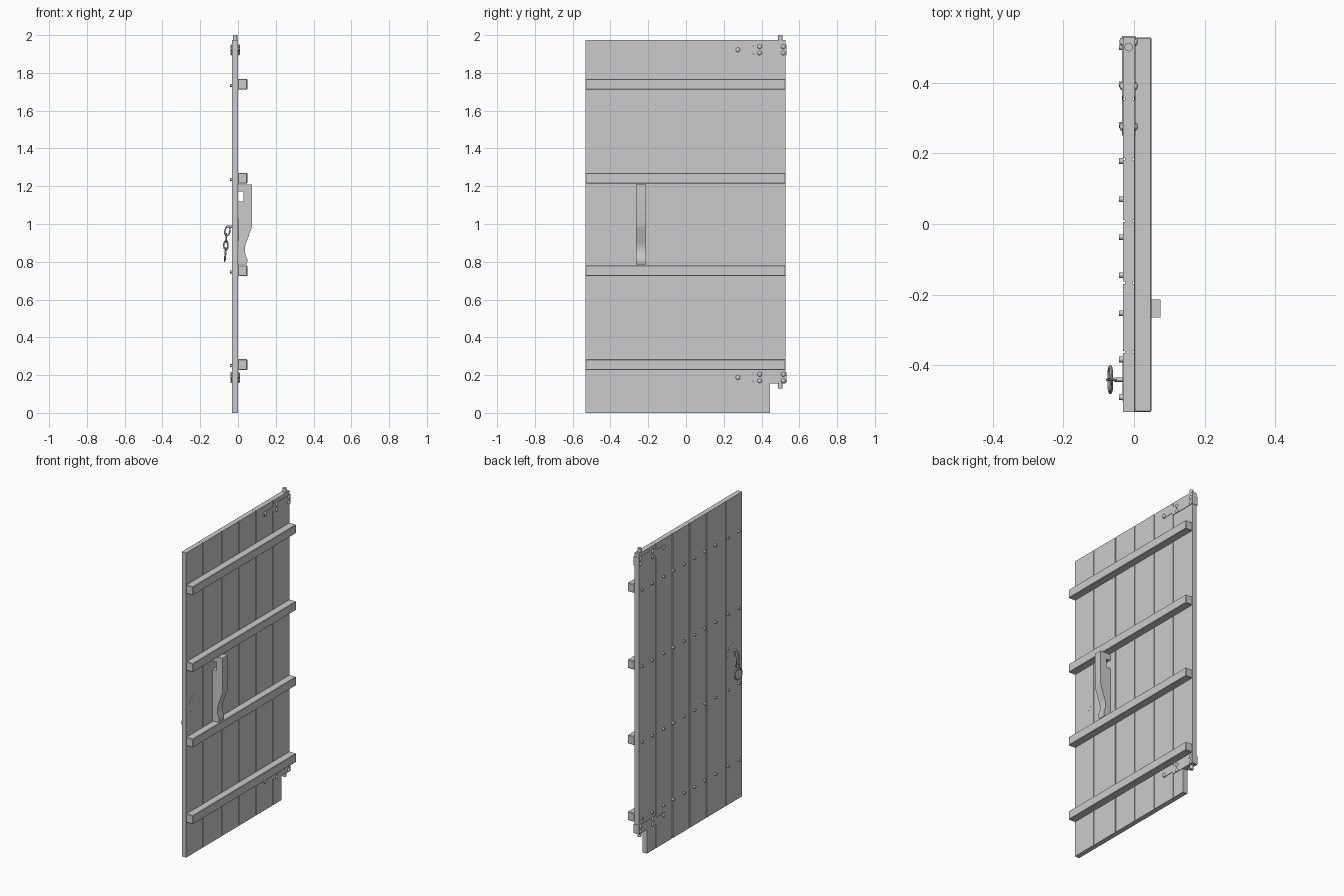
import bpy, bmesh, math
from mathutils import Vector, Matrix

cube = bpy.data.objects.get("Cube")
if cube:
    bpy.data.objects.remove(cube, do_unlink=True)

gray = bpy.data.materials.new("plain gray")
gray.use_nodes = True
COLOR = (0.6, 0.6, 0.6, 1)
gray.diffuse_color = COLOR
gray.node_tree.nodes["Principled BSDF"].inputs["Base Color"].default_value = COLOR


def finish(name, bm, smooth=False):
    bmesh.ops.recalc_face_normals(bm, faces=bm.faces)
    mesh = bpy.data.meshes.new(name)
    bm.to_mesh(mesh)
    bm.free()
    mesh.materials.append(gray)
    ob = bpy.data.objects.new(name, mesh)
    bpy.context.collection.objects.link(ob)
    if smooth:
        bpy.ops.object.select_all(action='DESELECT')
        ob.select_set(True)
        bpy.context.view_layer.objects.active = ob
        bpy.ops.object.shade_smooth_by_angle(angle=math.radians(40))
    return ob


def box(name, x, y, z, bevel=0):
    bm = bmesh.new()
    bmesh.ops.create_cube(bm, size=1)
    for v in bm.verts:
        for i, (lo, hi) in enumerate((x, y, z)):
            v.co[i] = lo if v.co[i] < 0 else hi
    if bevel:
        bmesh.ops.bevel(bm, geom=bm.edges[:], offset=bevel, segments=1, affect='EDGES')
    return finish(name, bm)


def prism(name, points, axis, lo, hi, smooth=False):
    """Extrude a flat outline along x (points are y, z) or y (points are x, z)."""
    bm = bmesh.new()
    place = (lambda a, b: (lo, a, b)) if axis == 'x' else (lambda a, b: (a, lo, b))
    face = bm.faces.new([bm.verts.new(place(a, b)) for a, b in points])
    out = bmesh.ops.extrude_face_region(bm, geom=[face])
    shift = Vector((hi - lo, 0, 0)) if axis == 'x' else Vector((0, hi - lo, 0))
    bmesh.ops.translate(bm, vec=shift, verts=[g for g in out['geom'] if isinstance(g, bmesh.types.BMVert)])
    return finish(name, bm, smooth)


def cylinder(name, center, radius, depth, axis='x', sides=16):
    bm = bmesh.new()
    turn = Matrix.Rotation(math.pi / 2, 4, 'Y') if axis == 'x' else Matrix()
    bmesh.ops.create_cone(bm, cap_ends=True, segments=sides, radius1=radius, radius2=radius,
                          depth=depth, matrix=Matrix.Translation(center) @ turn)
    return finish(name, bm, True)


def dome(name, center, radius, height):
    bm = bmesh.new()
    bmesh.ops.create_uvsphere(bm, u_segments=12, v_segments=8, radius=radius)
    bmesh.ops.scale(bm, vec=(height / radius, 1, 1), verts=bm.verts)
    bmesh.ops.translate(bm, vec=center, verts=bm.verts)
    return finish(name, bm, True)


def link(name, center, half_u, half_z, wire, across, tilt=0):
    """Closed wire loop: across is 'x' or 'y', the way its width points."""
    bm = bmesh.new()
    rings, sides = 24, 8
    verts = []
    for i in range(rings):
        a = math.tau * i / rings
        c, s = math.cos(a), math.sin(a)
        for j in range(sides):
            b = math.tau * j / sides
            r = wire * math.cos(b)
            u, w, z = (half_u + r) * c, wire * math.sin(b), (half_z + r) * s
            verts.append(bm.verts.new((u, w, z) if across == 'x' else (w, u, z)))
    for i in range(rings):
        for j in range(sides):
            k, m = (i + 1) % rings, (j + 1) % sides
            bm.faces.new([verts[p * sides + q] for p, q in ((i, j), (k, j), (k, m), (i, m))])
    bmesh.ops.transform(bm, verts=bm.verts,
                        matrix=Matrix.Translation(center) @ Matrix.Rotation(tilt, 4, 'Y'))
    return finish(name, bm, True)


BACK, FACE, TOP = -0.031, 0.001, 1.975

# Planks, the last one notched around the lower hinge pin
seams = [-0.532, -0.362, -0.166, 0.008, 0.183, 0.354]
gap = 0.003
for n, (a, b) in enumerate(zip(seams, seams[1:])):
    box(f"plank_{n + 1}", (BACK, FACE), (a + (gap if n else 0), b - gap), (0, TOP))
prism("plank_6", [(0.357, 0), (0.445, 0), (0.445, 0.155), (0.528, 0.155), (0.528, TOP), (0.357, TOP)],
      'x', BACK, FACE)
for n, y in enumerate(seams[1:]):
    box(f"seam_tongue_{n + 1}", (BACK + 0.005, FACE - 0.005), (y - 0.004, y + 0.004), (0, TOP))

# Battens with rows of studs opposite
stud_y = [0.5, 0.395, 0.28, 0.178, 0.07, -0.037, -0.145, -0.252, -0.383, -0.49]
for n, z in enumerate((0.256, 0.753, 1.242, 1.74)):
    box(f"batten_{n + 1}", (0, 0.049), (-0.532, 0.527), (z - 0.028, z + 0.028), 0.003)
    for k, y in enumerate(stud_y):
        cylinder(f"stud_{n + 1}_{k + 1}", (-0.036, y, z - 0.006), 0.008, 0.014, sides=12)

# Hinges: two tapered straps, an edge wrap, a pin and rivets
for name, z, pin in (("upper", 1.922, 1.975), ("lower", 0.187, 0.155)):
    h = 0.029
    outline = [(0.53, z - h), (0.53, z + h), (0.36, z + h), (0.35, z + 0.012), (0.27, z + 0.016),
               (0.25, z), (0.27, z - 0.016), (0.35, z - 0.012), (0.36, z - h)]
    prism(f"{name}_hinge_strap_inner", outline, 'x', FACE - 0.001, 0.004)
    prism(f"{name}_hinge_strap_outer", outline, 'x', -0.034, BACK + 0.001)
    box(f"{name}_hinge_wrap", (-0.034, 0.004), (0.526, 0.531), (z - h, z + h))
    cylinder(f"{name}_hinge_pin", (-0.015, 0.5, pin), 0.012, 0.05, 'z')
    for k, (y, dz) in enumerate(((0.275, 0), (0.39, 0.017), (0.39, -0.017), (0.515, 0.017), (0.515, -0.017))):
        for side, x in (("inner", 0.004), ("outer", -0.034)):
            dome(f"{name}_hinge_rivet_{side}_{k + 1}", (x, y, z + dz), 0.012, 0.007)

# Carved latch handle with a slot for the bolt
handle = [(0, 1.21), (0.075, 1.21), (0.075, 0.995), (0.071, 0.975), (0.062, 0.955), (0.055, 0.93),
          (0.045, 0.905), (0.037, 0.88), (0.036, 0.855), (0.04, 0.835), (0.049, 0.815), (0.049, 0.8),
          (0.044, 0.785), (0, 0.785), (0, 1.118), (0.03, 1.118), (0.03, 1.172), (0, 1.172)]
prism("latch_handle", handle, 'y', -0.264, -0.213, True)

# Ring plate, staple and hanging chain
cylinder("chain_plate", (-0.0152, -0.44, 0.97), 0.06, 0.0335, sides=32)
cylinder("chain_staple", (-0.042, -0.44, 0.985), 0.006, 0.026)
link("chain_link_upper", (-0.056, -0.44, 0.963), 0.013, 0.026, 0.004, 'x', 0.2)
link("chain_link_middle", (-0.063, -0.44, 0.925), 0.013, 0.025, 0.004, 'y')
link("chain_link_lower", (-0.064, -0.44, 0.887), 0.011, 0.025, 0.004, 'x')
link("chain_ring", (-0.067, -0.44, 0.838), 0.036, 0.034, 0.005, 'y', 0.1)
